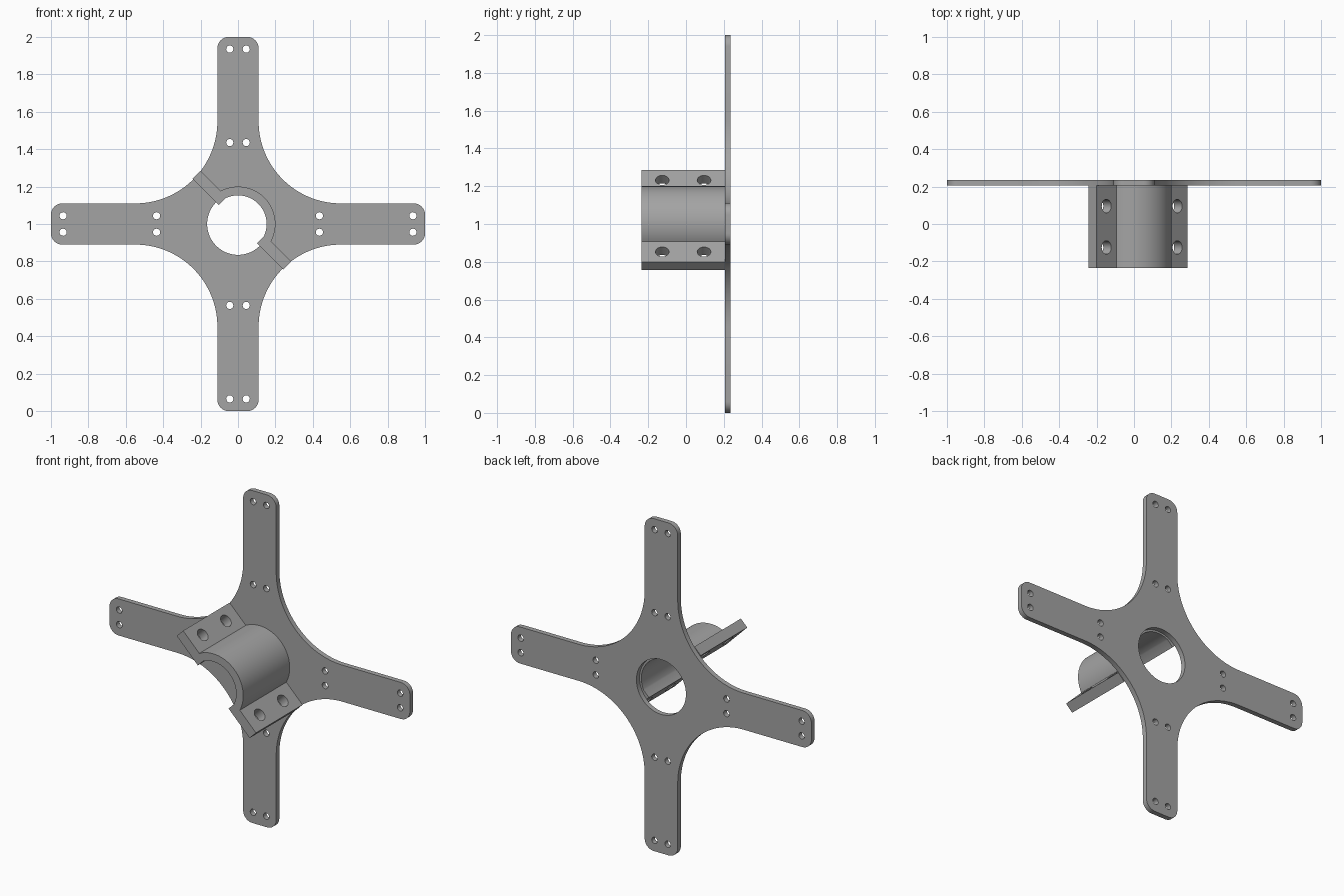
import bpy
import bmesh
from math import sin, cos, pi, asin, radians
from mathutils import Matrix

if "Cube" in bpy.data.objects:
    bpy.data.objects.remove(bpy.data.objects["Cube"])

# Overall dimensions
HALF_DEPTH = 0.236
PLATE_THICK = 0.03
CENTRE_Z = 1.0

grey = bpy.data.materials.new("plain grey")
grey.use_nodes = True
colour = (0.37, 0.37, 0.37, 1)
grey.diffuse_color = colour
grey.node_tree.nodes["Principled BSDF"].inputs["Base Color"].default_value = colour


def arc(cx, cy, r, start, end, steps):
    """Points on an arc, angles in radians."""
    angles = [start + (end - start) * i / steps for i in range(steps + 1)]
    return [(cx + r * cos(a), cy + r * sin(a)) for a in angles]


def circle(cx, cy, r, steps):
    return arc(cx, cy, r, 0, 2 * pi, steps)[:-1]


def extrude_outlines(name, outlines, y_front, y_back, turn=0):
    """Solid from a closed outline plus hole outlines, drawn in the x-z plane."""
    curve = bpy.data.curves.new(name, "CURVE")
    curve.dimensions = "2D"
    curve.fill_mode = "BOTH"
    curve.extrude = (y_back - y_front) / 2
    for points in outlines:
        spline = curve.splines.new("POLY")
        spline.points.add(len(points) - 1)
        for target, (x, y) in zip(spline.points, points):
            target.co = (x, y, 0, 1)
        spline.use_cyclic_u = True
    temp = bpy.data.objects.new(name + "_outline", curve)
    bpy.context.collection.objects.link(temp)
    bpy.context.view_layer.update()
    graph = bpy.context.evaluated_depsgraph_get()
    mesh = bpy.data.meshes.new_from_object(temp.evaluated_get(graph))
    bpy.data.objects.remove(temp)
    mesh.name = name
    mesh.transform(Matrix.Translation((0, (y_front + y_back) / 2, CENTRE_Z))
                   @ Matrix.Rotation(pi / 2, 4, "X") @ Matrix.Rotation(turn, 4, "Z"))
    bm = bmesh.new()
    bm.from_mesh(mesh)
    bmesh.ops.remove_doubles(bm, verts=bm.verts, dist=0.0001)
    bmesh.ops.recalc_face_normals(bm, faces=bm.faces)
    bm.to_mesh(mesh)
    bm.free()
    mesh.materials.clear()
    mesh.materials.append(grey)
    obj = bpy.data.objects.new(name, mesh)
    bpy.context.collection.objects.link(obj)
    return obj


def select_only(obj):
    bpy.ops.object.select_all(action="DESELECT")
    obj.select_set(True)
    bpy.context.view_layer.objects.active = obj


def smooth(obj):
    select_only(obj)
    bpy.ops.object.shade_smooth_by_angle(angle=radians(30))


# Cross plate: one arm end and one concave fillet, repeated four times
ARM, CORNER, FILLET = 0.11, 0.06, 0.44
quarter = (arc(1 - CORNER, -ARM + CORNER, CORNER, -pi / 2, 0, 8)
           + arc(1 - CORNER, ARM - CORNER, CORNER, 0, pi / 2, 8)
           + arc(ARM + FILLET, ARM + FILLET, FILLET, 1.5 * pi, pi, 32))
outline, holes = [], [circle(0, 0, 0.165, 64)]
for k in range(4):
    c, s = round(cos(k * pi / 2)), round(sin(k * pi / 2))
    outline += [(c * x - s * y, s * x + c * y) for x, y in quarter]
    for reach in (0.435, 0.935):
        for side in (-0.044, 0.044):
            holes.append(circle(c * reach - s * side, s * reach + c * side, 0.019, 24))
plate = extrude_outlines("cross_plate", [outline] + holes,
                         HALF_DEPTH - PLATE_THICK, HALF_DEPTH)
smooth(plate)

# Half-round clamp with two flanges, tilted on the diagonal
OUTER, INNER, TIP, FLANGE, INNER_END = 0.2, 0.153, 0.343, 0.06, 0.145
a_out = asin(FLANGE / OUTER)
a_in = pi / 2 - asin(INNER_END / INNER)
profile = ([(-TIP, 0), (-INNER_END, 0)]
           + arc(0, 0, INNER, pi - a_in, a_in, 40)
           + [(INNER_END, 0), (TIP, 0), (TIP, FLANGE)]
           + arc(0, 0, OUTER, a_out, pi - a_out, 40)
           + [(-TIP, FLANGE)])
clamp_back = HALF_DEPTH - PLATE_THICK
clamp = extrude_outlines("half_clamp", [profile], -HALF_DEPTH, clamp_back, -pi / 4)

# Bolt holes through the flanges
mid = (clamp_back - HALF_DEPTH) / 2
pitch = (clamp_back + HALF_DEPTH) / 4
bm = bmesh.new()
for u in (-0.268, 0.268):
    for y in (mid - pitch, mid + pitch):
        place = (Matrix.Translation((0, y, CENTRE_Z)) @ Matrix.Rotation(pi / 4, 4, "Y")
                 @ Matrix.Translation((u, 0, FLANGE / 2)))
        bmesh.ops.create_cone(bm, cap_ends=True, segments=32, radius1=0.036,
                              radius2=0.036, depth=0.2, matrix=place)
cutter_mesh = bpy.data.meshes.new("bolt_hole_cutter")
bm.to_mesh(cutter_mesh)
bm.free()
cutter_mesh.materials.append(grey)
cutter = bpy.data.objects.new("bolt_hole_cutter", cutter_mesh)
cutter.hide_render = True
bpy.context.collection.objects.link(cutter)

cut = clamp.modifiers.new("bolt_holes", "BOOLEAN")
cut.operation = "DIFFERENCE"
cut.solver = "EXACT"
cut.object = cutter
select_only(clamp)
bpy.ops.object.modifier_apply(modifier=cut.name)
bpy.data.objects.remove(cutter)
smooth(clamp)
